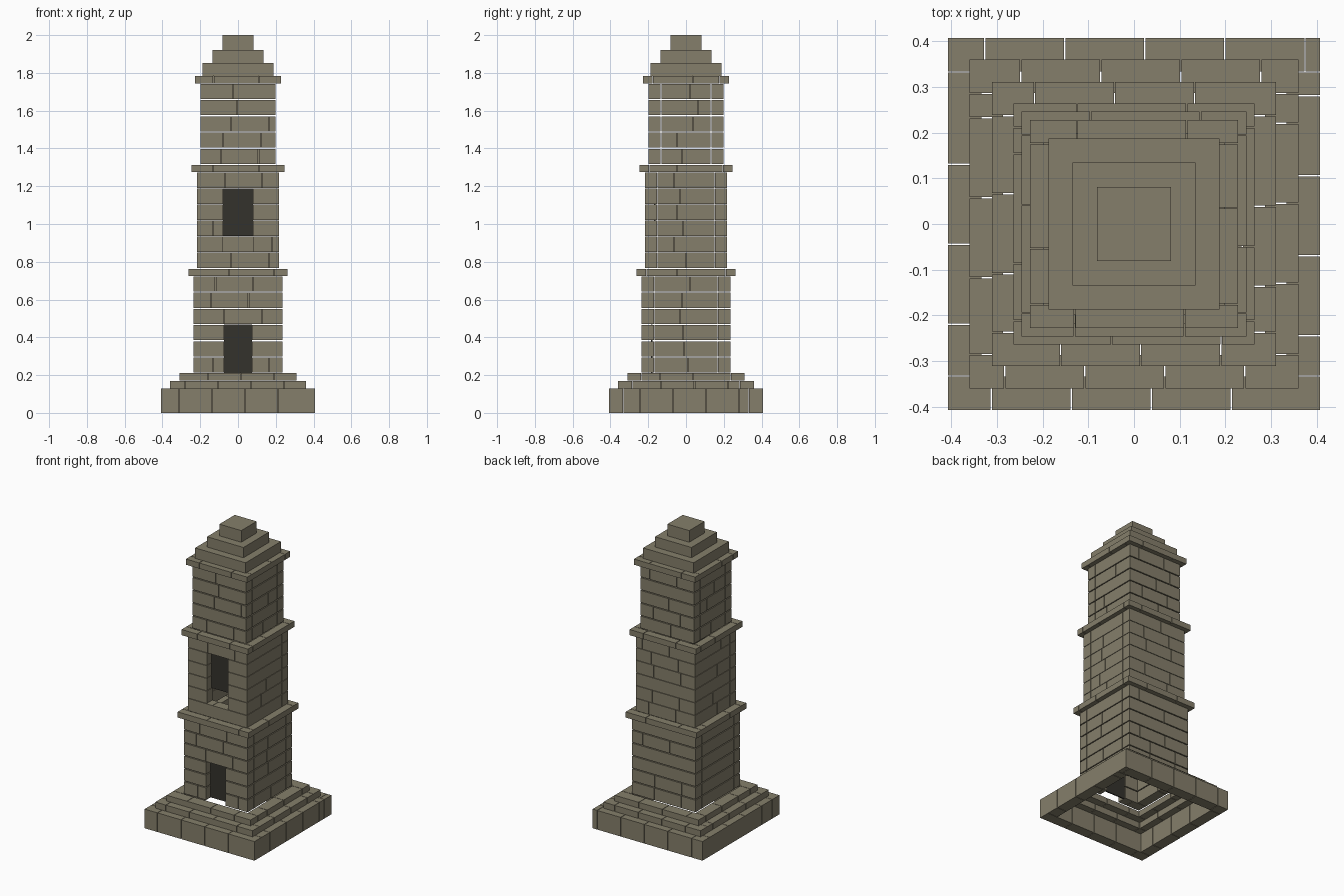
import bpy, bmesh, random
from mathutils import Vector

random.seed(4)
if "Cube" in bpy.data.objects:
    bpy.data.objects.remove(bpy.data.objects["Cube"], do_unlink=True)


def material(name, colour):
    m = bpy.data.materials.new(name)
    m.use_nodes = True
    m.diffuse_color = (*colour, 1)
    m.node_tree.nodes["Principled BSDF"].inputs["Base Color"].default_value = (*colour, 1)
    return m


stone = material("olive stone", (0.235, 0.212, 0.147))
shadow = material("dark opening", (0.034, 0.032, 0.025))


def add_box(bm, lo, hi):
    lo, hi = Vector(lo), Vector(hi)
    verts = bmesh.ops.create_cube(bm, size=1)["verts"]
    for v in verts:
        v.co = (lo + hi) / 2 + v.co * (hi - lo)


def finish(bm, name, mat):
    mesh = bpy.data.meshes.new(name)
    bm.to_mesh(mesh)
    bm.free()
    mesh.materials.append(mat)
    bpy.context.collection.objects.link(bpy.data.objects.new(name, mesh))


def bricks(start, end, length, gap):
    """Split a run into bricks with a staggered first joint."""
    cuts = [start]
    joint = start + length * random.uniform(0.4, 1)
    while joint < end - 0.03:
        cuts.append(joint)
        joint += length
    cuts.append(end)
    last = len(cuts) - 2
    return [(a + (gap / 2 if i else 0), b - (gap / 2 if i < last else 0))
            for i, (a, b) in enumerate(zip(cuts, cuts[1:]))]


def course(name, half, z0, z1, thick, length, gap=0.003, opening=0):
    """A hollow square ring of bricks, optionally split at the front."""
    bm = bmesh.new()
    inner = half - thick
    if opening:
        front = bricks(-half, -opening, length, gap) + bricks(opening, half, length, gap)
    else:
        front = bricks(-half, half, length, gap)
    for a, b in front:
        add_box(bm, (a, -half, z0), (b, -inner, z1))
    for a, b in bricks(-half, half, length, gap):
        add_box(bm, (a, inner, z0), (b, half, z1))
    for x0, x1 in ((-half, -inner), (inner, half)):
        for a, b in bricks(-inner + gap, inner - gap, length, gap):
            add_box(bm, (x0, a, z0), (x1, b, z1))
    finish(bm, name, stone)


def shaft(name, half, z0, z1, rows, gap, open_rows=(), opening=0):
    step = (z1 - z0) / rows
    for r in range(rows):
        course(f"{name}_course_{r + 1}", half, z0 + r * step + gap / 2,
               z0 + (r + 1) * step - gap / 2, 0.065, 0.2,
               opening=opening if r in open_rows else 0)


def block(name, lo, hi, mat):
    bm = bmesh.new()
    add_box(bm, lo, hi)
    finish(bm, name, mat)


# Stepped hollow base
for i, (half, z0, z1) in enumerate(((0.407, 0, 0.128), (0.36, 0.129, 0.17), (0.311, 0.171, 0.21))):
    course(f"base_step_{i + 1}", half, z0, z1, 0.073, 0.175)

# Three brick storeys
shaft("lower_storey", 0.235, 0.21, 0.725, 6, 0.006, (0, 1, 2), 0.073)
shaft("middle_storey", 0.218, 0.765, 1.275, 6, 0.003, (1, 2, 3, 4), 0.079)
shaft("upper_storey", 0.199, 1.315, 1.745, 5, 0.006)

# Projecting ledges
for name, half, z in (("lower", 0.263, 0.725), ("middle", 0.246, 1.275), ("upper", 0.227, 1.745)):
    course(f"{name}_ledge", half, z, z + 0.038, 0.05, 0.24)

# Stepped roof
for i, (half, z0, z1) in enumerate(((0.187, 1.783, 1.853), (0.135, 1.853, 1.922), (0.081, 1.922, 2.0))):
    block(f"roof_step_{i + 1}", (-half, -half, z0), (half, half, z1), stone)

# Dark recessed doorway and window
block("doorway_panel", (-0.073, -0.186, 0.212), (0.073, -0.178, 0.467), shadow)
block("window_panel", (-0.079, -0.169, 0.937), (0.079, -0.161, 1.188), shadow)
